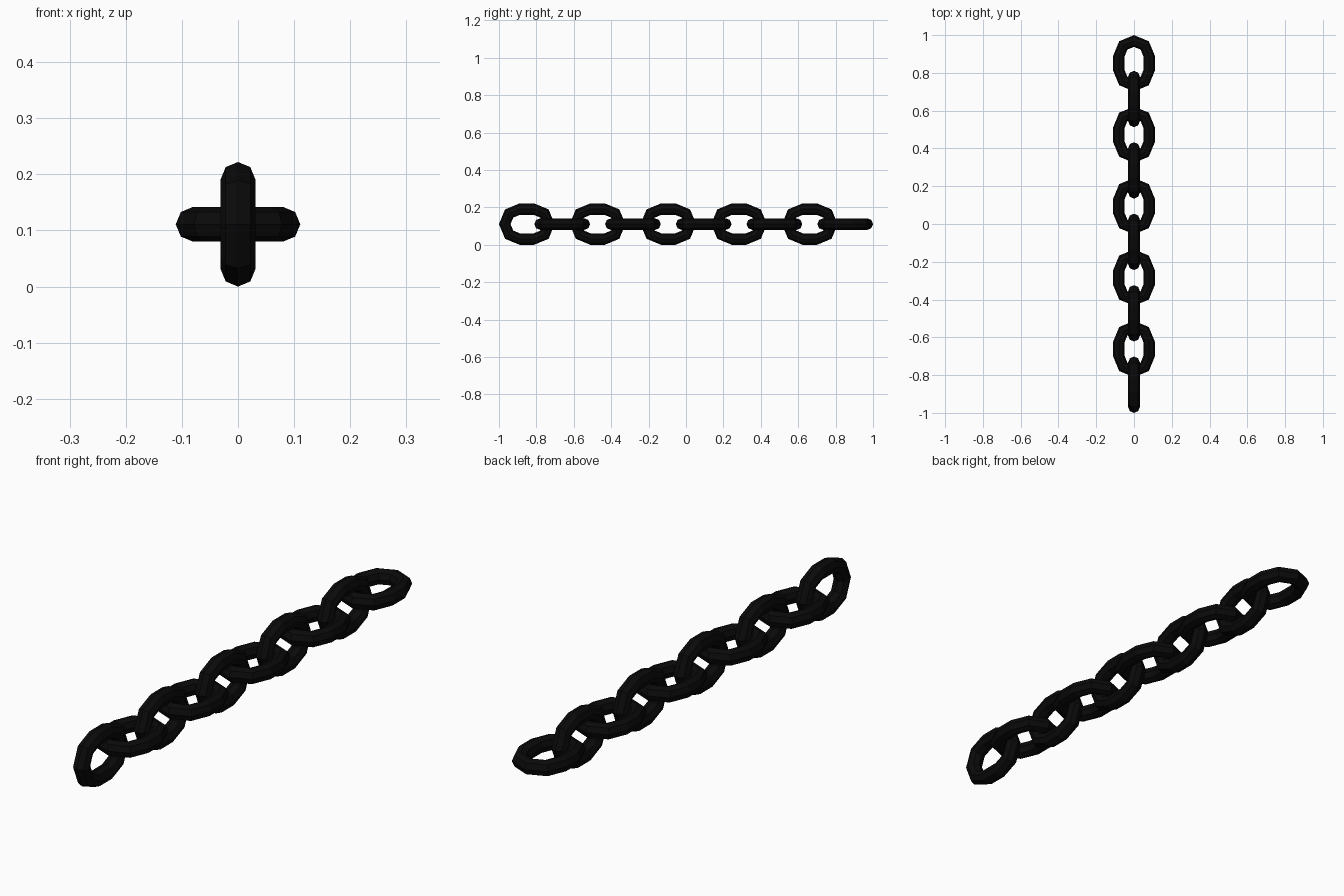
import bpy
import bmesh
from math import cos, sin, pi
from mathutils import Vector

if "Cube" in bpy.data.objects:
    bpy.data.objects.remove(bpy.data.objects["Cube"])

LINKS = 10
LENGTH, WIDTH = 0.298, 0.222   # outer size of one link
WIRE = 0.031                   # wire radius
SIDES = 8                      # sides of the wire section
PITCH = (2 - LENGTH) / (LINKS - 1)

black = bpy.data.materials.new("black_iron")
black.use_nodes = True
color = (0.003, 0.003, 0.003, 1)
black.diffuse_color = color
black.node_tree.nodes["Principled BSDF"].inputs["Base Color"].default_value = color


def link_mesh():
    """Wire swept round a stadium path with faceted ends, lying flat."""
    bend = WIDTH / 2 - WIRE
    straight = (LENGTH - WIDTH) / 2
    path = []
    for end in (1, -1):
        for i in range(5):
            a = i * pi / 4
            out = Vector((cos(a), sin(a), 0)) * end
            path.append((out * bend + Vector((0, end * straight, 0)), out))
    bm = bmesh.new()
    rings = []
    for centre, out in path:
        ring = []
        for k in range(SIDES):
            t = 2 * pi * k / SIDES
            ring.append(bm.verts.new(centre + WIRE * (out * cos(t) + Vector((0, 0, sin(t))))))
        rings.append(ring)
    for i, ring in enumerate(rings):
        nxt = rings[(i + 1) % len(rings)]
        for k in range(SIDES):
            j = (k + 1) % SIDES
            bm.faces.new((ring[k], nxt[k], nxt[j], ring[j]))
    bmesh.ops.recalc_face_normals(bm, faces=bm.faces)
    mesh = bpy.data.meshes.new("chain_link")
    bm.to_mesh(mesh)
    bm.free()
    mesh.materials.append(black)
    return mesh


# Links alternate upright and flat from front to back
mesh = link_mesh()
for n in range(LINKS):
    link = bpy.data.objects.new(f"chain_link_{n + 1}", mesh)
    link.location = (0, -1 + LENGTH / 2 + n * PITCH, WIDTH / 2)
    link.rotation_euler.y = pi / 2 if n % 2 == 0 else 0
    bpy.context.collection.objects.link(link)
